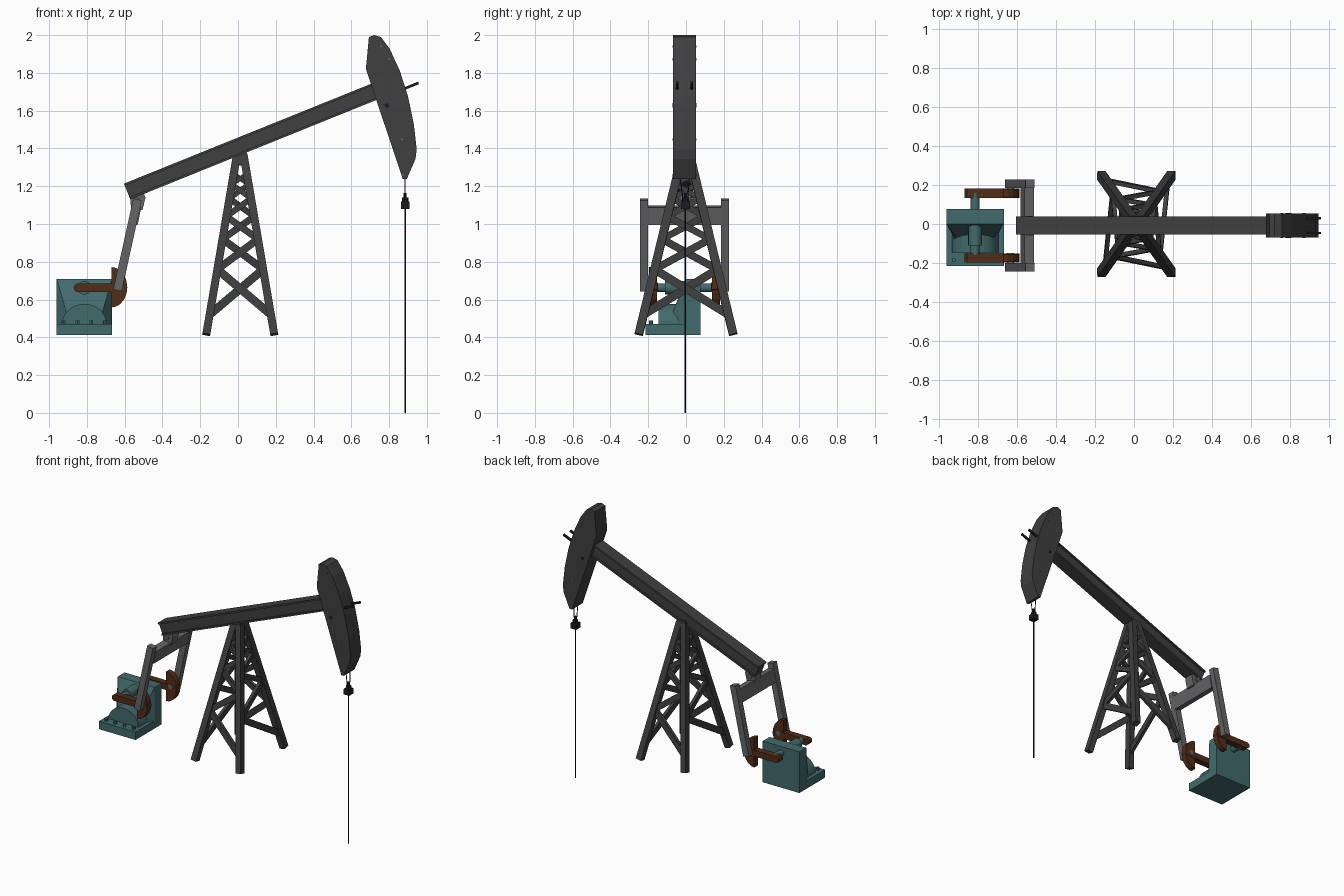
import bpy, math
from mathutils import Vector

if "Cube" in bpy.data.objects:
    bpy.data.objects.remove(bpy.data.objects["Cube"])

def mat(name, c):
    m = bpy.data.materials.new(name)
    m.diffuse_color = (*c, 1)
    m.use_nodes = True
    m.node_tree.nodes["Principled BSDF"].inputs["Base Color"].default_value = m.diffuse_color
    return m

DARK = mat("dark_steel", (.05, .05, .052))
GREY = mat("grey_steel", (.13, .13, .135))
TEAL = mat("teal_paint", (.055, .145, .15))
RUST = mat("rust_paint", (.085, .027, .009))
BLACK = mat("black_cable", (.012, .012, .015))
YC = -.008  # centre plane of the beam and pitman

def mesh(name, verts, faces, m):
    me = bpy.data.meshes.new(name)
    me.from_pydata(verts, [], faces)
    ob = bpy.data.objects.new(name, me)
    bpy.context.collection.objects.link(ob)
    me.materials.append(m)
    return ob

def loft(name, a, b, m):
    # closed solid between two matching outlines
    n = len(a)
    f = [tuple(range(n))[::-1], tuple(range(n, 2 * n))]
    f += [(i, (i + 1) % n, n + (i + 1) % n, n + i) for i in range(n)]
    ob = mesh(name, list(a) + list(b), f, m)
    bpy.context.view_layer.objects.active = ob
    import bmesh
    bm = bmesh.new()
    bm.from_mesh(ob.data)
    bmesh.ops.recalc_face_normals(bm, faces=bm.faces)
    bm.to_mesh(ob.data)
    bm.free()
    return ob

def plate(name, prof, y0, y1, m):
    # x-z outline extruded along y
    return loft(name, [(x, y0, z) for x, z in prof], [(x, y1, z) for x, z in prof], m)

def box(name, x, y, z, m):
    return plate(name, [(x[0], z[0]), (x[1], z[0]), (x[1], z[1]), (x[0], z[1])], *y, m)

def sweep(name, p, q, prof, m, side=(0, 1, 0)):
    # cross-section (across, up) carried from p to q
    p, q = Vector(p), Vector(q)
    d = (q - p).normalized()
    s = Vector(side)
    s = (s - d * s.dot(d)).normalized()
    u = d.cross(s)
    return loft(name, [p + s * a + u * b for a, b in prof], [q + s * a + u * b for a, b in prof], m)

def bar(name, p, q, w, h, m, side=(0, 1, 0)):
    w, h = w / 2, h / 2
    return sweep(name, p, q, [(-w, -h), (w, -h), (w, h), (-w, h)], m, side)

def rod(name, p, q, r, m, n=12, side=(.3, .2, .9)):
    prof = [(r * math.cos(math.tau * i / n), r * math.sin(math.tau * i / n)) for i in range(n)]
    ob = sweep(name, p, q, prof, m, side)
    if n > 8:
        for f in ob.data.polygons:
            f.use_smooth = len(f.vertices) == 4
    return ob

# Walking beam: shallow I section
a, b, t, k = .047, .045, .012, .036
ibeam = [(-a, -b), (a, -b), (a, -b + t), (k, -b + t), (k, b - t), (a, b - t),
         (a, b), (-a, b), (-a, b - t), (-k, b - t), (-k, -b + t), (-a, -b + t)]
sweep("walking_beam", (-.587, YC, 1.172), (.745, YC, 1.71), ibeam, DARK)

# Horse head with curved front
head = [(.677, 1.82), (.693, 1.99), (.72, 2.0), (.757, 1.99), (.804, 1.926), (.857, 1.81),
        (.90, 1.676), (.931, 1.528), (.946, 1.395), (.94, 1.345), (.893, 1.237), (.873, 1.237)]
plate("horse_head", head, YC - .061, YC + .061, DARK)
for i, (x, z, r) in enumerate([(.757, 1.94), (.80, 1.872), (.868, 1.448), (.874, 1.258)] and
                              [(.757, 1.94, .006), (.80, 1.872, .006), (.788, 1.628, .012),
                               (.868, 1.448, .006), (.874, 1.258, .006)]):
    rod(f"head_bolt_{i}", (x, YC - .064, z), (x, YC + .064, z), r, GREY if r < .01 else BLACK, 8)
for s in (-1, 1):
    bar(f"head_prong_{s}", (.86, YC + s * .038, 1.708), (.956, YC + s * .038, 1.747), .012, .014, BLACK)

# Bridle cables, carrier and polished rod
X = .885
for s in (-1, 1):
    rod(f"bridle_cable_{s}", (X, YC + s * .025, 1.25), (X, -.003 + s * .012, 1.13), .003, BLACK, 6)
box("carrier_block", (X - .022, X + .022), (-.027, .02), (1.08, 1.12), BLACK)
rod("carrier_cap", (X, -.003, 1.115), (X, -.003, 1.14), .018, BLACK, 8)
rod("carrier_clamp", (X, -.003, 1.14), (X, -.003, 1.165), .008, BLACK, 8)
rod("polished_rod", (X, -.003, 0), (X, -.003, 1.15), .0042, BLACK, 8)

# Samson post: four legs
CX, Z0, Z1 = .012, .415, 1.365
def leg_point(sx, sy, z):
    f = (z - Z0) / (Z1 - Z0)
    return Vector((CX + sx * (.18 + (.018 - .18) * f), sy * (.25 + (.02 - .25) * f), z))

corners = [(-1, -1), (1, -1), (1, 1), (-1, 1)]
for i, c in enumerate(corners):
    bar(f"post_leg_{i}", leg_point(*c, Z0), leg_point(*c, Z1), .045, .042, DARK)

# Zigzag bracing on each face, turned from face to face
levels = [.52, .76, .92, 1.04, 1.135, 1.21, 1.265]
for i in range(4):
    left, right = corners[i], corners[(i + 1) % 4]
    out = (Vector((*left, 0)) + Vector((*right, 0))).normalized()
    for j in range(len(levels) - 1):
        e = (right, left) if j % 2 == 0 else (left, right)
        h = .044 - .004 * j
        bar(f"post_brace_{i}_{j}", leg_point(*e[0], levels[j]), leg_point(*e[1], levels[j + 1]),
            .022, h, DARK, out)
box("post_saddle", (CX - .035, CX + .032), (-.045, .04), (1.31, 1.385), DARK)

# Pitman arms, equalizer bar and its bracket under the beam
top, low = (-.532, 1.13), (-.638, .648)
for s in (-1, 1):
    y = YC + s * .214
    bar(f"pitman_arm_{s}", (low[0], y, low[1]), (top[0], y, top[1]), .043, .046, GREY)
    rod(f"crank_pin_{s}", (-.633, YC + s * .14, .672), (-.633, YC + s * .225, .672), .018, GREY)
bar("equalizer_bar", (-.556, YC, 1.0), (-.537, YC, 1.092), .39, .05, GREY)
plate("equalizer_bracket", [(-.566, 1.07), (-.505, 1.075), (-.49, 1.14), (-.50, 1.165), (-.57, 1.14)],
      YC - .035, YC + .035, GREY)
rod("bracket_pin", (-.535, YC - .05, 1.125), (-.535, YC + .05, 1.125), .016, GREY)

# Cranks with half-round counterweights
half = [(-.67 + .084 * math.cos(t), .665 + .107 * math.sin(t))
        for t in [math.radians(-90 + 18 * i) for i in range(11)]]
for s in (-1, 1):
    y0, y1 = sorted((YC + s * .142, YC + s * .19))
    plate(f"crank_arm_{s}", [(-.868, .652), (-.855, .64), (-.6, .64), (-.587, .652),
                             (-.587, .672), (-.6, .684), (-.855, .684), (-.868, .672)], y0, y1, RUST)
    plate(f"counterweight_{s}", half, y0 + .003, y1 - .003, RUST)

# Gearbox: base, tall back slab, sloping body, round housing
xl, xr, xm = -.96, -.667, -.8135
box("gearbox_base", (xl, xr), (-.215, .078), (.413, .47), TEAL)
box("gearbox_back", (xl, xr), (0, .078), (.47, .71), TEAL)
loft("gearbox_body", [(xl, 0, .46), (xr, 0, .46), (xr, 0, .71), (xl, 0, .71)],
     [(xl + .055, -.1, .46), (xr - .055, -.1, .46), (xr - .055, -.075, .52), (xl + .055, -.075, .52)], TEAL)
arch = [(xm + .12 * math.cos(t), .465 + .112 * math.sin(t)) for t in [math.pi * i / 16 for i in range(17)]]
plate("gear_housing", arch, -.145, -.01, TEAL)
rod("crank_shaft", (xm, -.16, .662), (xm, .16, .662), .023, TEAL, 16)
rod("shaft_collar", (xm, -.11, .662), (xm, 0, .662), .036, TEAL, 16)
for i in range(4):
    x = xm - .11 + i * .0733
    rod(f"base_bolt_{i}", (x, -.185, .465), (x, -.185, .49), .011, TEAL, 6)
